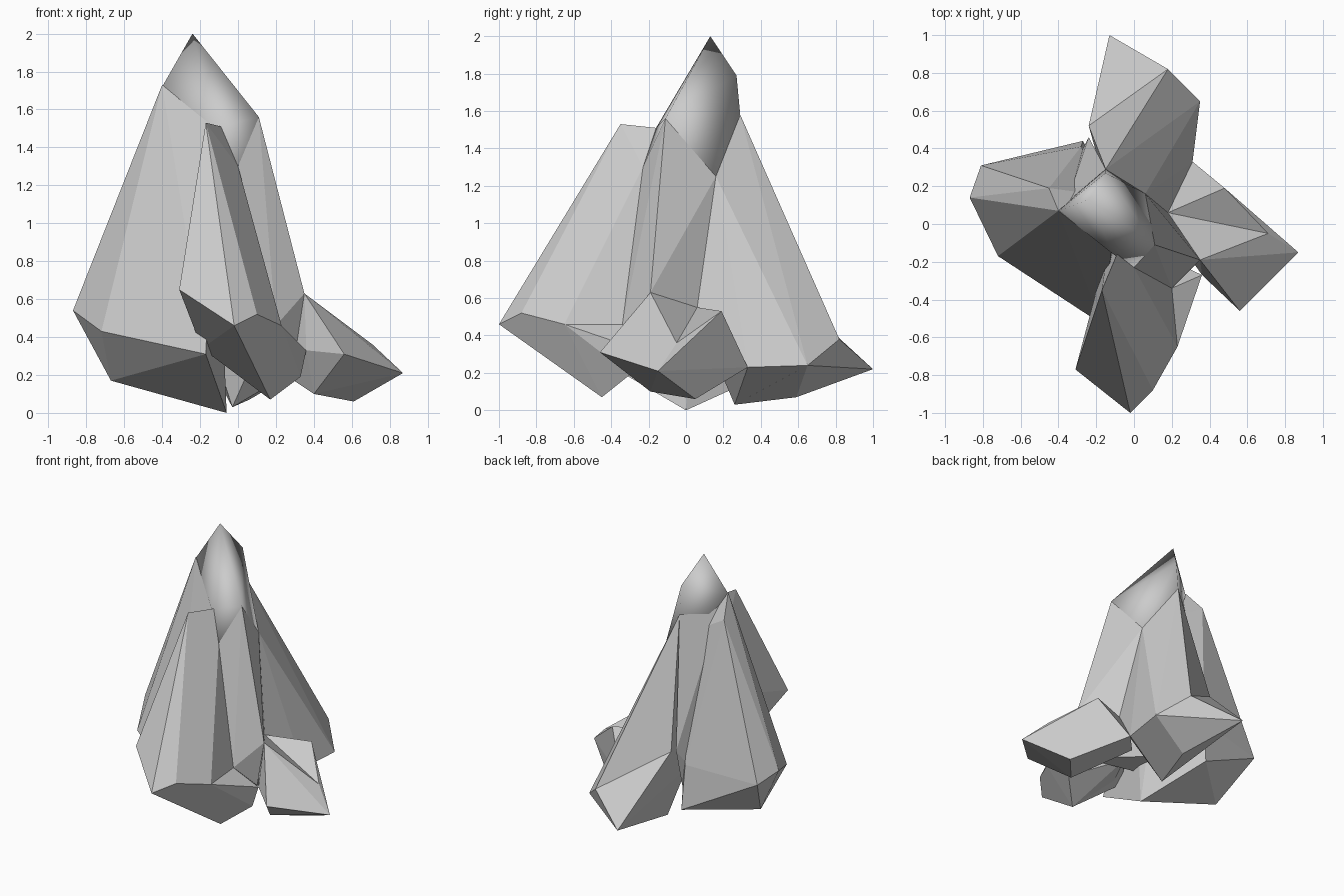
import bpy
import bmesh


def crystal(name, points, smooth=False):
    """Faceted shard: the convex hull around a few corner points."""
    bm = bmesh.new()
    for p in points:
        bm.verts.new(p)
    bmesh.ops.convex_hull(bm, input=bm.verts[:])
    loose = [v for v in bm.verts if not v.link_faces]
    bmesh.ops.delete(bm, geom=loose, context='VERTS')
    bmesh.ops.dissolve_limit(bm, angle_limit=0.03, verts=bm.verts[:], edges=bm.edges[:])
    bmesh.ops.recalc_face_normals(bm, faces=bm.faces[:])
    for f in bm.faces:
        f.smooth = smooth
    mesh = bpy.data.meshes.new(name)
    bm.to_mesh(mesh)
    bm.free()
    obj = bpy.data.objects.new(name, mesh)
    bpy.context.collection.objects.link(obj)
    return obj


# Smooth pointed tip of the rock
crystal("peak", [
    (-.24, .13, 2), (-.15, .27, 1.79), (-.15, .29, 1.58), (.11, -.11, 1.56),
    (0, -.23, 1.3), (.06, .16, 1.25), (-.11, -.16, 1.51), (-.4, .07, 1.72),
    (-.26, .2, 1.51), (-.2, 0, 1.1)], smooth=True)

# Central column under the tip
crystal("core_column", [
    (.11, -.11, 1.56), (0, -.23, 1.3), (.06, .16, 1.25), (.2, -.34, .46),
    (.35, -.19, .63), (.18, .06, .55), (-.15, -.1, 1.3), (-.15, .2, 1.3),
    (-.15, -.1, .3), (-.15, .2, .3), (.3, -.2, .3)])

# Filling wedge between the back and left shards
crystal("back_left_wedge", [
    (-.15, .29, 1.58), (-.26, .2, 1.51), (-.37, .07, 1.7), (-.27, .4, .55),
    (-.24, .46, .64), (-.15, .2, .4), (-.25, .2, .4), (-.24, .36, .25)])

# Shard leaning to the front, with its low side toe
crystal("front_shard", [
    (-.02, -1, .46), (.1, -.88, .52), (.23, -.65, .46), (-.31, -.77, .65),
    (.17, -.45, .07), (.2, -.34, .46), (-.19, -.35, .34), (-.14, -.13, .8),
    (-.17, -.35, 1.53), (-.09, -.16, 1.51), (0, -.23, 1.3), (0, -.1, .4)])
crystal("front_toe", [
    (.23, -.65, .46), (.36, -.27, .33), (.33, -.3, .19), (.17, -.45, .07),
    (.2, -.34, .46), (0, -.1, .35), (-.1, -.35, .3)])

# Low shard to the right, creased along its top
crystal("right_shard_front", [
    (.35, -.19, .63), (.18, .06, .55), (.71, -.05, .36), (.87, -.15, .21),
    (.56, -.46, .31), (.36, -.27, .33), (.61, .05, .06), (.4, -.19, .1),
    (.31, .33, .23), (.1, .1, .3)])
crystal("right_shard_back", [
    (.18, .06, .55), (.48, .19, .53), (.71, -.05, .36), (.87, -.15, .21),
    (.61, .05, .06), (.31, .33, .23), (.1, .1, .3)])

# Shard leaning to the back, with its flatter toe and low heel
crystal("back_shard", [
    (.18, .82, .38), (.35, .65, .24), (.31, .33, .23), (-.24, .52, .66),
    (-.15, .29, 1.58), (.06, .16, 1.25), (.18, .06, .55), (.06, .59, .07),
    (-.15, .2, .4)])
crystal("back_toe", [
    (-.13, 1, .22), (.18, .82, .38), (.35, .65, .24), (-.24, .52, .66),
    (.06, .59, .07), (-.03, .26, .03), (-.15, .2, .4)])
crystal("back_heel", [
    (.31, .33, .23), (.06, .59, .07), (-.03, .26, .03), (-.15, .2, .4),
    (.18, .06, .5)])

# Broad shard leaning to the left
crystal("left_shard", [
    (-.87, .14, .54), (-.81, .31, .48), (-.72, -.17, .43), (-.67, .07, .17),
    (-.17, -.53, .31), (-.06, 0, 0), (-.27, .44, .2), (-.28, .41, .53),
    (-.4, .07, 1.73), (-.46, .04, 1.5), (-.45, .19, 1.58),
    (-.12, -.15, 1.5), (-.15, .15, 1.4)])
